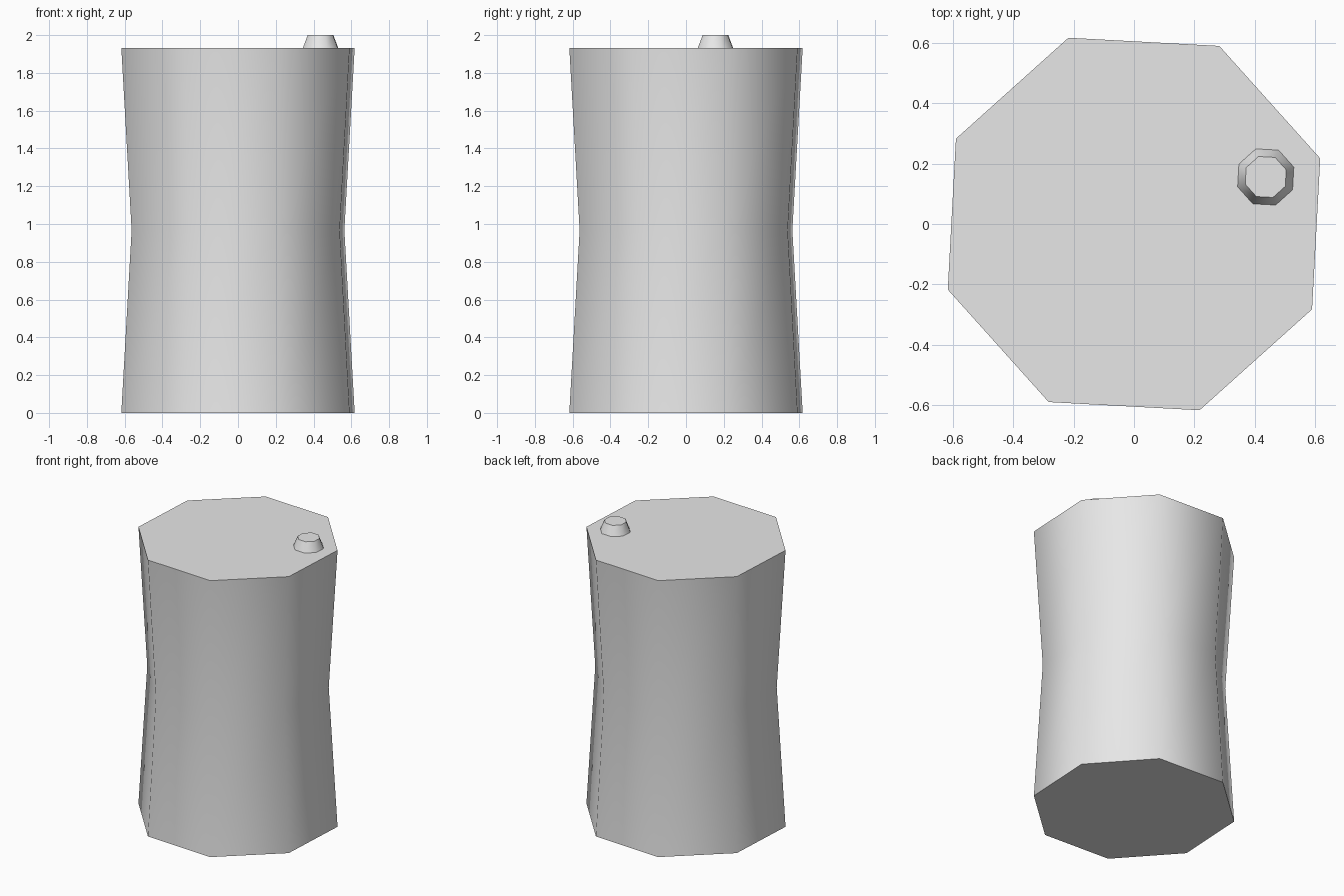
import bpy
import bmesh
import math

old = bpy.data.objects.get("Cube")
if old:
    bpy.data.objects.remove(old, do_unlink=True)

SIDES = 8
TURN = math.radians(19.4)

grey = bpy.data.materials.new("light grey")
grey.use_nodes = True
grey.diffuse_color = (0.8, 0.8, 0.8, 1)
grey.node_tree.nodes["Principled BSDF"].inputs["Base Color"].default_value = (0.8, 0.8, 0.8, 1)


def turned_solid(name, profile, x=0, y=0):
    """Eight-sided solid from (radius, height) rings, capped at both ends."""
    bm = bmesh.new()
    rings = []
    for radius, z in profile:
        angles = [TURN + math.tau * i / SIDES for i in range(SIDES)]
        rings.append([bm.verts.new((radius * math.cos(a), radius * math.sin(a), z)) for a in angles])
    for low, high in zip(rings, rings[1:]):
        for i in range(SIDES):
            j = (i + 1) % SIDES
            bm.faces.new((low[i], low[j], high[j], high[i]))
    bm.faces.new(rings[0][::-1])
    bm.faces.new(rings[-1])
    mesh = bpy.data.meshes.new(name)
    bm.to_mesh(mesh)
    bm.free()
    mesh.materials.append(grey)
    obj = bpy.data.objects.new(name, mesh)
    obj.location = (x, y, 0)
    bpy.context.collection.objects.link(obj)
    # Smooth around the sides, sharp at the caps
    bpy.ops.object.select_all(action='DESELECT')
    obj.select_set(True)
    bpy.context.view_layer.objects.active = obj
    bpy.ops.object.shade_smooth_by_angle(angle=math.radians(55))
    return obj


# Waisted body
turned_solid("body", [(0.655, 0), (0.597, 0.967), (0.655, 1.933)])

# Small tapered spout near the rim
turned_solid("spout", [(0.1, 1.93), (0.072, 2.0)], x=0.437, y=0.156)
